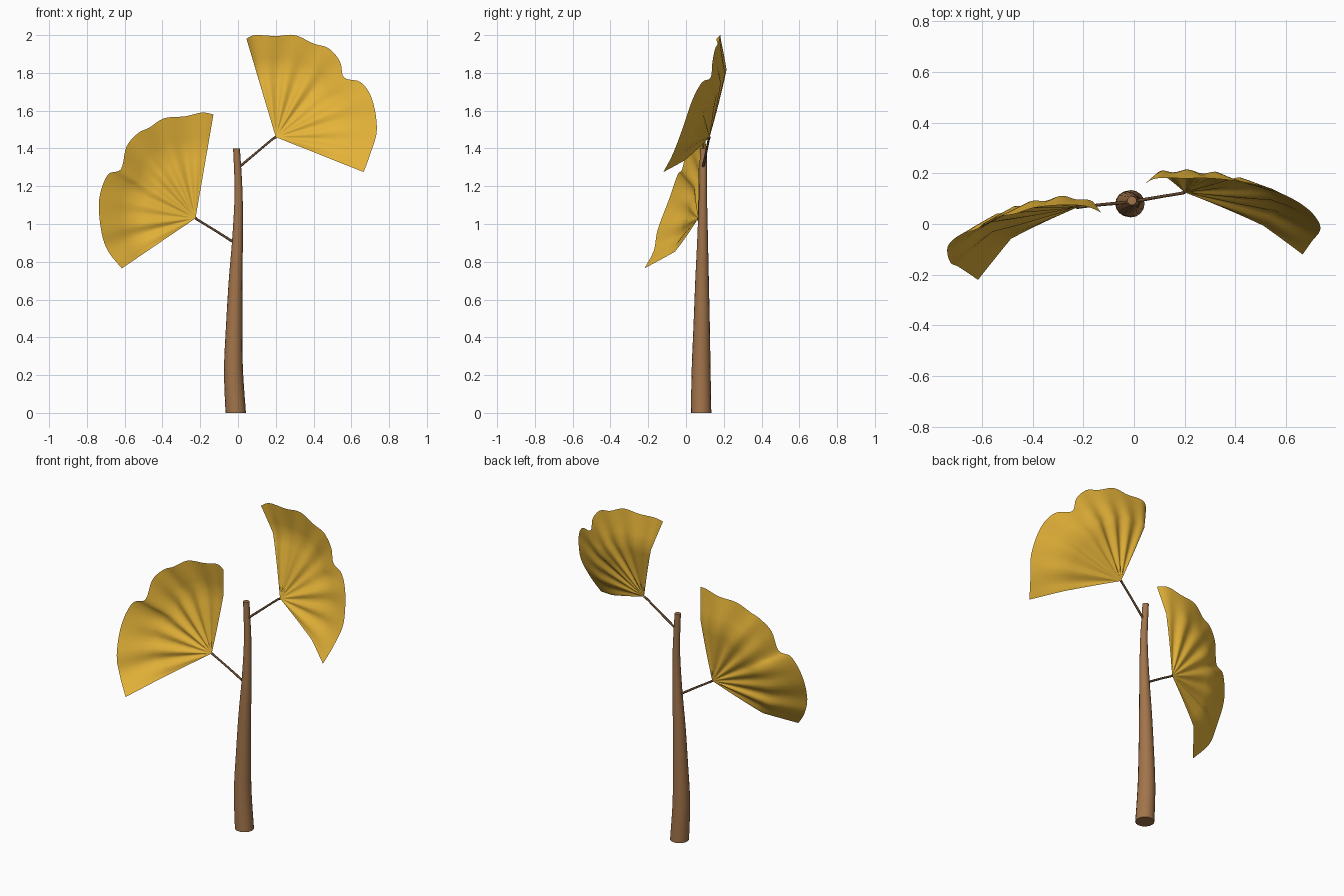
import bpy
import bmesh
import math
from mathutils import Vector

cube = bpy.data.objects.get("Cube")
if cube:
    bpy.data.objects.remove(cube, do_unlink=True)


def make_material(name, colour):
    mat = bpy.data.materials.new(name)
    mat.use_nodes = True
    mat.diffuse_color = (*colour, 1)
    mat.node_tree.nodes["Principled BSDF"].inputs["Base Color"].default_value = (*colour, 1)
    return mat


leaf_gold = make_material("golden leaf", (0.78, 0.45, 0.04))
bark_brown = make_material("bark brown", (0.36, 0.175, 0.07))
stalk_brown = make_material("stalk brown", (0.15, 0.075, 0.032))


def finish(name, bm, material, angle):
    """Turn a bmesh into a smooth shaded object."""
    mesh = bpy.data.meshes.new(name)
    bm.to_mesh(mesh)
    bm.free()
    mesh.materials.append(material)
    obj = bpy.data.objects.new(name, mesh)
    bpy.context.collection.objects.link(obj)
    bpy.ops.object.select_all(action="DESELECT")
    obj.select_set(True)
    bpy.context.view_layer.objects.active = obj
    bpy.ops.object.shade_smooth_by_angle(angle=math.radians(angle))
    return obj


def spline(points, u):
    """Smooth curve through the points, with u from 0 to 1."""
    s = u * (len(points) - 1)
    i = min(int(s), len(points) - 2)
    f = s - i
    a, b, c, d = (Vector(points[min(max(k, 0), len(points) - 1)])
                  for k in range(i - 1, i + 3))
    return b + (c - a) * f / 2 + (2 * a - 5 * b + 4 * c - d) * f**2 / 2 \
        + (3 * (b - c) + d - a) * f**3 / 2


def tube(name, points, sides, steps, material):
    """Capped tapering tube; every point is x, y, z, radius."""
    bm = bmesh.new()
    rings = []
    for j in range(steps + 1):
        u = j / steps
        here = spline(points, u)
        ahead = spline(points, min(u + 0.02, 1)) - spline(points, max(u - 0.02, 0))
        axis = Vector((0, 0, 1)) if j in (0, steps) and sides > 8 else ahead.xyz.normalized()
        side = axis.cross(Vector((0, 1, 0))).normalized()
        other = axis.cross(side)
        ring = []
        for k in range(sides):
            a = math.tau * k / sides
            offset = (side * math.cos(a) + other * math.sin(a)) * here.w
            ring.append(bm.verts.new(here.xyz + offset))
        rings.append(ring)
    for low, high in zip(rings, rings[1:]):
        for k in range(sides):
            n = (k + 1) % sides
            bm.faces.new((low[k], low[n], high[n], high[k]))
    bm.faces.new(rings[0])
    bm.faces.new(rings[-1])
    bmesh.ops.recalc_face_normals(bm, faces=bm.faces)
    return finish(name, bm, material, 50)


def fan_leaf(name, base, rim, bulge, columns=60, rows=9, folds=7, depth=0.008, ridge=0.67):
    """Pleated fan from the stalk end to a lobed rim, bent along a ridge."""
    bm = bmesh.new()
    base = Vector(base)
    tip = bm.verts.new(base)
    start = (rim[0][0] - base.x, rim[0][2] - base.z)
    end = (rim[-1][0] - base.x, rim[-1][2] - base.z)
    spread = Vector(start).angle(Vector(end))
    spokes = []
    for i in range(columns + 1):
        edge = spline(rim, i / columns)
        turn = Vector(start).angle(Vector((edge.x - base.x, edge.z - base.z))) / spread
        arch = bulge[0] + (bulge[1] - bulge[0]) * turn
        spoke = []
        for j in range(1, rows + 1):
            t = j / rows
            p = base.lerp(edge, t)
            p.y += arch * min(t / ridge, (1 - t) / (1 - ridge))
            p.y += depth * math.cos(math.tau * folds * turn) * math.sin(math.pi * t)
            spoke.append(bm.verts.new(p))
        spokes.append(spoke)
    for a, b in zip(spokes, spokes[1:]):
        bm.faces.new((tip, a[0], b[0]))
        for j in range(rows - 1):
            bm.faces.new((a[j], a[j + 1], b[j + 1], b[j]))
    bmesh.ops.recalc_face_normals(bm, faces=bm.faces)
    return finish(name, bm, leaf_gold, 80)


# Trunk with a gentle bend
tube("trunk", [(-.012, .08, 0, .054), (-.024, .08, .23, .05), (-.02, .083, .47, .043),
               (-.013, .085, .7, .036), (-.002, .088, .93, .028),
               (.003, .09, 1.17, .021), (-.008, .092, 1.4, .018)], 16, 24, bark_brown)

# Leaf stalks
upper_base = (.2, .125, 1.46)
lower_base = (-.225, .065, 1.03)
tube("upper_stalk", [(.005, .09, 1.3, .007), (.1, .107, 1.38, .006),
                     (.18, .12, 1.447, .006), (*upper_base, .007)], 8, 8, stalk_brown)
tube("lower_stalk", [(-.01, .087, .895, .007), (-.12, .077, .965, .006),
                     (-.205, .068, 1.017, .006), (*lower_base, .007)], 8, 8, stalk_brown)

# Upper leaf, on the model's left
upper_rim = [(.045, .16, 1.98), (.09, .18, 2), (.2, .18, 1.995), (.3, .18, 2),
             (.4, .17, 1.955), (.48, .155, 1.93), (.54, .14, 1.86), (.562, .13, 1.775),
             (.65, .085, 1.75), (.71, .035, 1.66), (.735, -.02, 1.5), (.7, -.07, 1.37),
             (.665, -.12, 1.275)]
fan_leaf("upper_leaf", upper_base, upper_rim, (.05, .025))

# Lower leaf, on the model's right
lower_rim = [(-.13, .045, 1.58), (-.19, .07, 1.59), (-.28, .075, 1.57), (-.39, .065, 1.56),
             (-.47, .04, 1.51), (-.53, .03, 1.48), (-.59, .005, 1.41), (-.62, -.02, 1.29),
             (-.69, -.045, 1.26), (-.735, -.09, 1.13), (-.725, -.15, .97), (-.69, -.17, .86),
             (-.615, -.22, .765)]
fan_leaf("lower_leaf", lower_base, lower_rim, (.03, .06))
